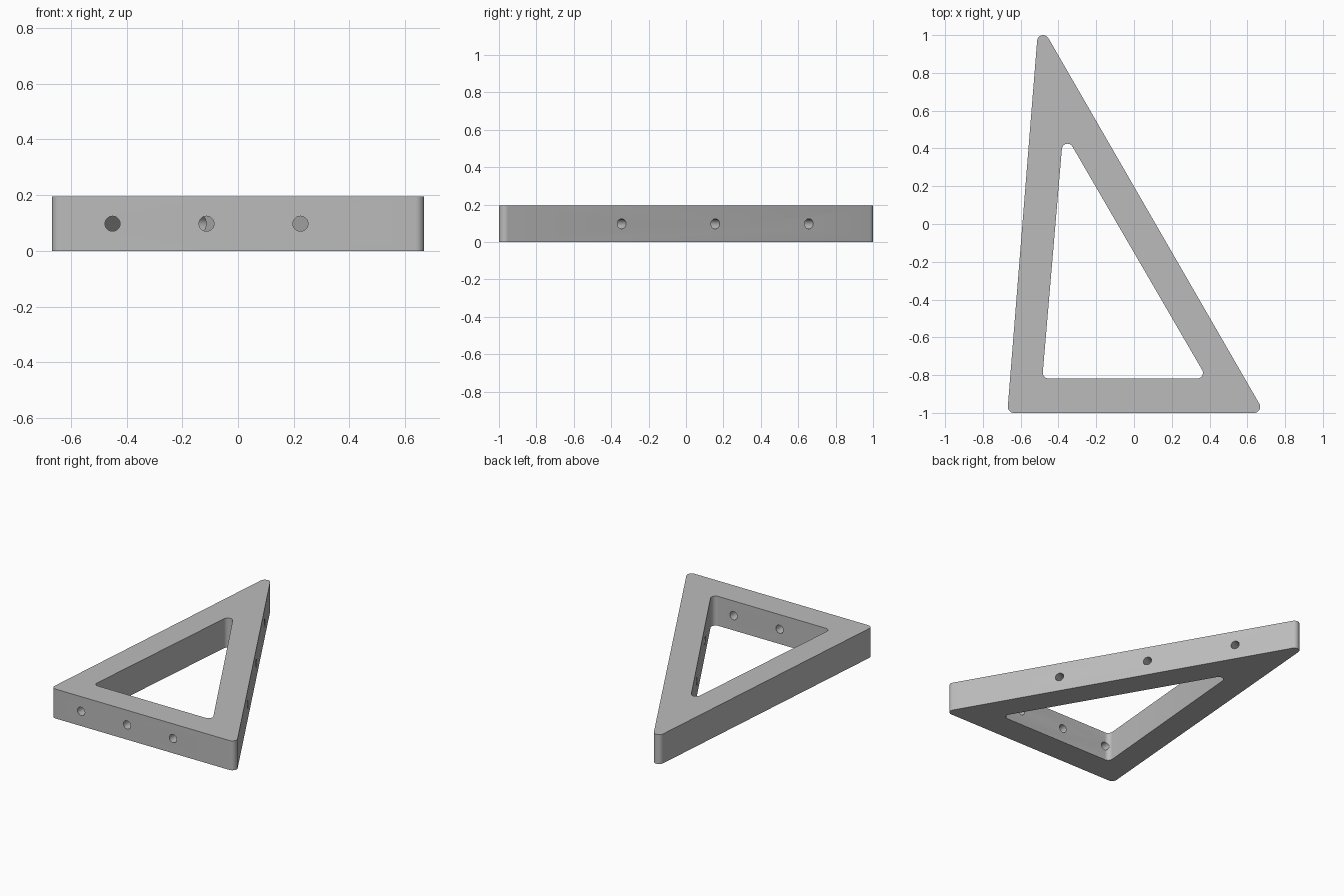
import bpy, bmesh, math
from mathutils import Vector

cube = bpy.data.objects.get("Cube")
if cube:
    bpy.data.objects.remove(cube, do_unlink=True)

HEIGHT = 0.195
HOLE_RADIUS = 0.027

grey = bpy.data.materials.new("plain_grey")
grey.use_nodes = True
colour = (0.5, 0.5, 0.5, 1)
grey.diffuse_color = colour
grey.node_tree.nodes["Principled BSDF"].inputs["Base Color"].default_value = colour


def rounded_outline(centres, radius, steps=10):
    """Counter-clockwise outline of a triangle with round corners."""
    points = []
    centres = [Vector(c) for c in centres]
    for i, c in enumerate(centres):
        before, after = c - centres[i - 1], centres[(i + 1) % 3] - c
        # the outward normal lies to the right of the travel direction
        start = math.atan2(-before.x, before.y)
        sweep = (math.atan2(-after.x, after.y) - start) % math.tau
        for k in range(steps + 1):
            a = start + sweep * k / steps
            points.append(c + radius * Vector((math.cos(a), math.sin(a))))
    return points


# Triangular frame: four matching loops joined by quads
outer = rounded_outline([(-0.636, -0.968), (0.636, -0.968), (-0.481, 0.968)], 0.032)
inner = rounded_outline([(-0.453, -0.788), (0.335, -0.788), (-0.352, 0.395)], 0.03)
bm = bmesh.new()
loops = [[bm.verts.new((p.x, p.y, z)) for p in outline]
         for outline, z in ((outer, 0), (outer, HEIGHT), (inner, HEIGHT), (inner, 0))]
count = len(outer)
for i, loop in enumerate(loops):
    other = loops[(i + 1) % 4]
    for j in range(count):
        k = (j + 1) % count
        bm.faces.new((loop[j], loop[k], other[k], other[j]))
mesh = bpy.data.meshes.new("triangle_frame")
bm.to_mesh(mesh)
bm.free()
mesh.materials.append(grey)
frame = bpy.data.objects.new("triangle_frame", mesh)
bpy.context.collection.objects.link(frame)


def drill(name, mouth, inward, depth):
    """Cut a round hole from a point on the surface along a direction."""
    inward = Vector(inward).normalized()
    lead = 0.05
    centre = Vector(mouth) + inward * (depth - lead) / 2
    bpy.ops.mesh.primitive_cylinder_add(
        vertices=32, radius=HOLE_RADIUS, depth=depth + lead, location=centre,
        rotation=inward.to_track_quat('Z', 'Y').to_euler())
    cutter = bpy.context.object
    cutter.name = name
    cutter.data.materials.append(grey)
    cutter.hide_render = True
    cut = frame.modifiers.new(name, 'BOOLEAN')
    cut.operation = 'DIFFERENCE'
    cut.solver = 'EXACT'
    cut.object = cutter
    return cutter


# Holes through the front bar, and square to the slanted bar
cutters = [drill("front_hole_cutter", (x, -1, HEIGHT / 2), (0, 1, 0), 0.21)
           for x in (-0.45, -0.113, 0.224)]
slope = math.tan(math.radians(30))
for y in (-0.344, 0.157, 0.657):
    x = 0.664 - (y + 0.952) * slope
    cutters.append(drill("slanted_hole_cutter", (x, y, HEIGHT / 2),
                         (-1, -slope, 0), 0.2))

# Bake the holes, drop the cutters and smooth the rounded parts
bpy.ops.object.select_all(action='DESELECT')
frame.select_set(True)
bpy.context.view_layer.objects.active = frame
for name in [m.name for m in frame.modifiers]:
    bpy.ops.object.modifier_apply(modifier=name)
for cutter in cutters:
    bpy.data.objects.remove(cutter, do_unlink=True)
bpy.ops.object.shade_smooth_by_angle(angle=math.radians(30))
